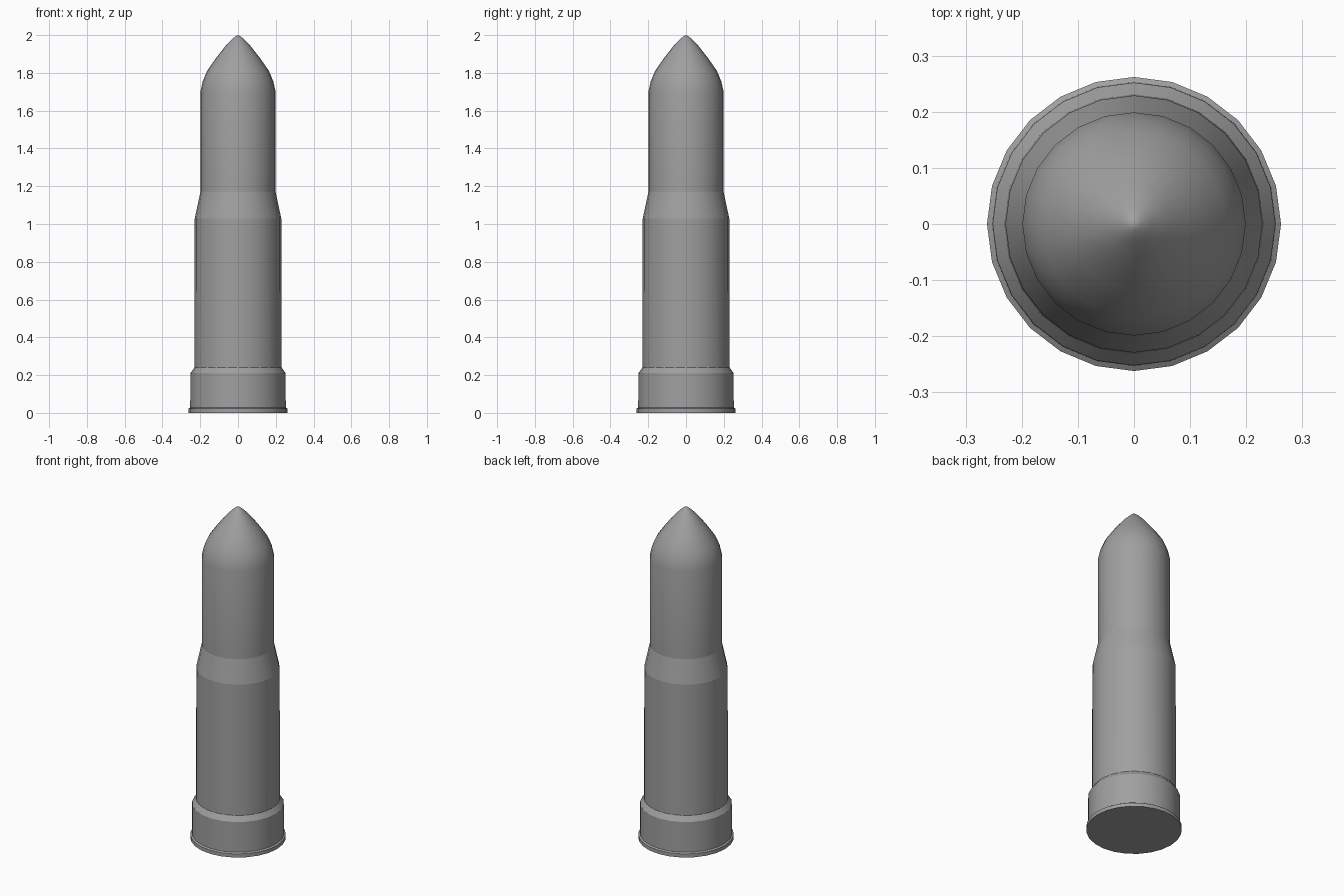
import bpy, bmesh, math

if "Cube" in bpy.data.objects:
    bpy.data.objects.remove(bpy.data.objects["Cube"])

SIDES = 24

grey = bpy.data.materials.new("metal grey")
grey.diffuse_color = (0.35, 0.35, 0.35, 1)
grey.use_nodes = True
grey.node_tree.nodes["Principled BSDF"].inputs["Base Color"].default_value = grey.diffuse_color


def lathe(name, profile):
    """Spin a (radius, height) profile around z; radius 0 closes the end."""
    bm = bmesh.new()
    rings = []
    for r, z in profile:
        if r == 0:
            rings.append([bm.verts.new((0, 0, z))] * SIDES)
        else:
            rings.append([bm.verts.new((r * math.cos(2 * math.pi * i / SIDES),
                                        r * math.sin(2 * math.pi * i / SIDES), z))
                          for i in range(SIDES)])
    for low, high in zip(rings, rings[1:]):
        for i in range(SIDES):
            j = (i + 1) % SIDES
            corners = [low[i], low[j], high[j], high[i]]
            bm.faces.new(list(dict.fromkeys(corners)))
    mesh = bpy.data.meshes.new(name)
    bm.to_mesh(mesh)
    bm.free()
    mesh.materials.append(grey)
    obj = bpy.data.objects.new(name, mesh)
    bpy.context.collection.objects.link(obj)
    bpy.ops.object.select_all(action='DESELECT')
    obj.select_set(True)
    bpy.context.view_layer.objects.active = obj
    bpy.ops.object.shade_smooth_by_angle(angle=math.radians(30))
    return obj


# Base rim with its flat underside and upper lip
lathe("base_rim", [(0, 0), (0.262, 0), (0.262, 0.022), (0.253, 0.028)])
# Thick band above the rim, and the chamfer down to the case
lathe("base_band", [(0.253, 0.028), (0.252, 0.21)])
lathe("band_chamfer", [(0.252, 0.21), (0.231, 0.24)])
# Long case body
lathe("case_body", [(0.231, 0.24), (0.229, 1.03)])
# Tapered shoulder
lathe("case_shoulder", [(0.229, 1.03), (0.199, 1.17)])
# Projectile: straight shank, rounded into a pointed nose
lathe("projectile", [(0.199, 1.17), (0.199, 1.70), (0.187, 1.755), (0.164, 1.81),
                     (0.117, 1.878), (0.064, 1.945), (0.03, 1.98),
                     (0.012, 1.995), (0, 2.0)])
